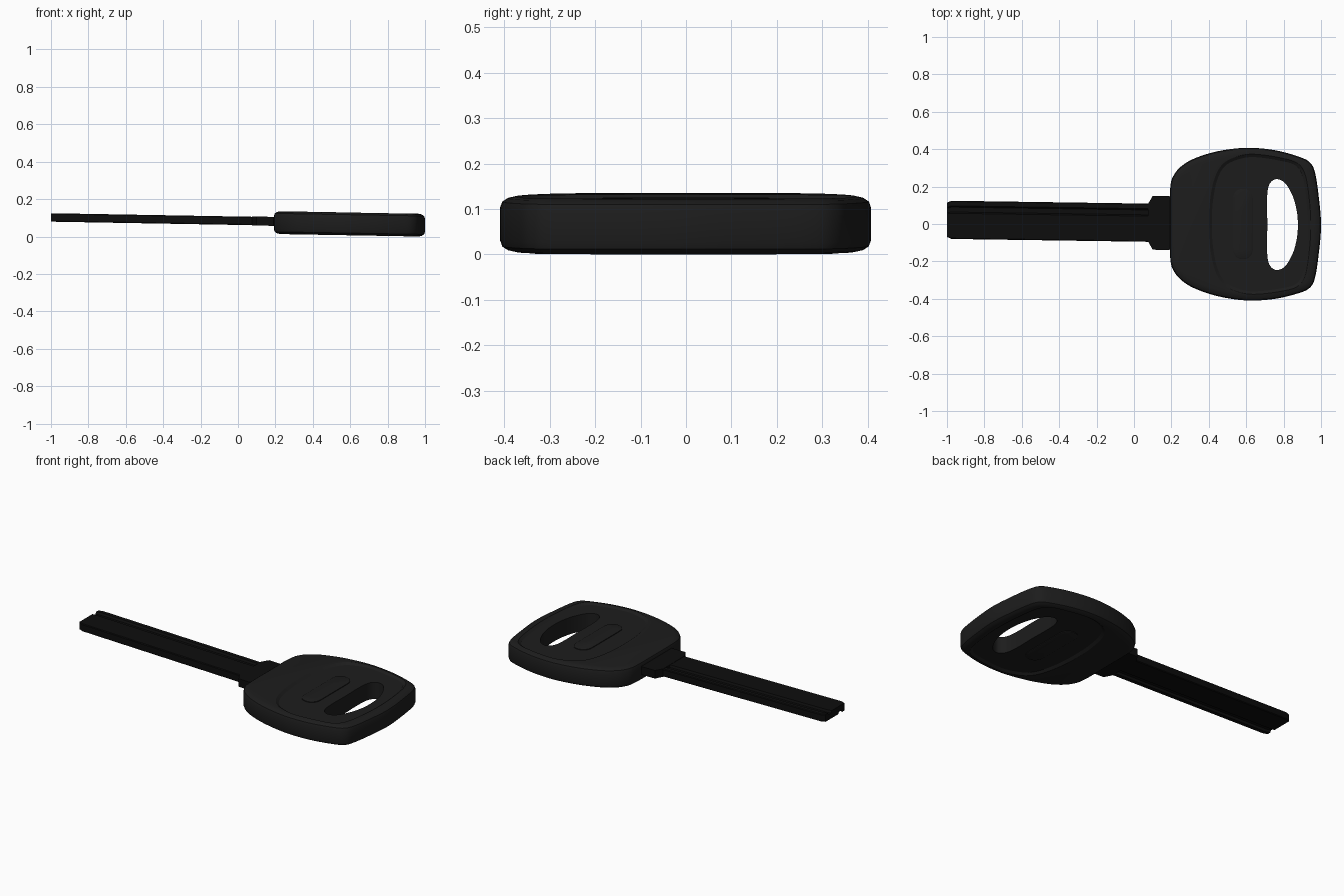
import bpy, bmesh
from mathutils import Vector, Matrix

if "Cube" in bpy.data.objects:
    bpy.data.objects.remove(bpy.data.objects["Cube"])

# The whole key lies slightly skewed: down towards +x and a touch sideways
SKEW = Matrix(((1, 0, 0, 0), (-0.0145, 1, 0, 0.008), (-0.0175, 0, 1, 0.078), (0, 0, 0, 1)))
H = 0.061          # half thickness of the bow


def mirrored(half):
    """Close a half outline (y >= 0, from left to right) over the x axis."""
    return half + [(x, -y) for x, y in reversed(half) if y > 0]


def smooth(points, steps=6):
    """Closed Catmull-Rom curve through the points."""
    p = [Vector(q) for q in points]
    n, out = len(p), []
    for i in range(n):
        a, b, c, d = p[i - 1], p[i], p[(i + 1) % n], p[(i + 2) % n]
        for k in range(steps):
            t = k / steps
            out.append(0.5 * (2 * b + (c - a) * t + (2 * a - 5 * b + 4 * c - d) * t ** 2
                              + (3 * b - a - 3 * c + d) * t ** 3))
    return out


def inset(outline, d):
    """Move a clockwise outline inwards by d."""
    n, out = len(outline), []
    for i, p in enumerate(outline):
        t = (outline[(i + 1) % n] - outline[i - 1]).normalized()
        out.append(p + Vector((t.y, -t.x)) * d)
    return out


def skin(name, rings, color):
    """Solid from a stack of equal-sized point rings, capped at both ends."""
    bm = bmesh.new()
    loops = [[bm.verts.new(p) for p in ring] for ring in rings]
    for a, b in zip(loops, loops[1:]):
        for i in range(len(a)):
            j = (i + 1) % len(a)
            bm.faces.new((a[i], a[j], b[j], b[i]))
    bm.faces.new(loops[0])
    bm.faces.new(loops[-1])
    bmesh.ops.recalc_face_normals(bm, faces=bm.faces)
    mesh = bpy.data.meshes.new(name)
    bm.to_mesh(mesh)
    bm.free()
    mesh.transform(SKEW)
    obj = bpy.data.objects.new(name, mesh)
    bpy.context.collection.objects.link(obj)
    mesh.materials.append(color)
    return obj


def slab(name, outline, levels, color):
    """Plate from an outline and (inset, z) levels."""
    return skin(name, [[(p.x, p.y, z) for p in inset(outline, d)] for d, z in levels], color)


def activate(obj):
    bpy.ops.object.select_all(action='DESELECT')
    obj.select_set(True)
    bpy.context.view_layer.objects.active = obj


def cut(obj, cutter):
    cutter.hide_render = True
    activate(obj)
    mod = obj.modifiers.new("cut", 'BOOLEAN')
    mod.operation, mod.solver, mod.object = 'DIFFERENCE', 'EXACT', cutter
    bpy.ops.object.modifier_apply(modifier=mod.name)
    bpy.data.objects.remove(cutter)


def finish(obj):
    activate(obj)
    bpy.ops.object.shade_smooth_by_angle(angle=0.5)


def material(name, v):
    m = bpy.data.materials.new(name)
    m.diffuse_color = (v, v, v, 1)
    m.use_nodes = True
    m.node_tree.nodes["Principled BSDF"].inputs["Base Color"].default_value = m.diffuse_color
    return m


plastic, metal = material("black_plastic", 0.012), material("black_metal", 0.004)

# Bow: pillow-edged plate
bow_line = smooth(mirrored([(0.192, 0), (0.194, 0.19), (0.215, 0.26), (0.26, 0.31), (0.33, 0.35),
                            (0.45, 0.388), (0.6, 0.408), (0.75, 0.398), (0.88, 0.365),
                            (0.94, 0.335), (0.968, 0.28), (0.988, 0.15), (1.0, 0)]))
edge = [(0.035, H), (0.017, H - 0.004), (0.005, H - 0.012), (0, H - 0.026)]
bow = slab("bow", bow_line, [(d, -z) for d, z in edge] + edge[::-1], plastic)

# Shallow sloped recess on both faces
recess_line = smooth(mirrored([(0.40, 0), (0.406, 0.12), (0.43, 0.24), (0.475, 0.32), (0.55, 0.36),
                               (0.64, 0.375), (0.78, 0.358), (0.87, 0.332), (0.915, 0.27),
                               (0.938, 0.13), (0.945, 0)]))
for s in (1, -1):
    cut(bow, slab("recess_cutter", recess_line,
                  [(0.016, s * (H - 0.011)), (0, s * H), (0, s * (H + 0.05))], plastic))

# D-shaped ring hole
hole_line = smooth(mirrored([(0.713, 0), (0.711, 0.11), (0.716, 0.19), (0.735, 0.23), (0.768, 0.243),
                             (0.81, 0.22), (0.85, 0.15), (0.871, 0.07), (0.876, 0)]))
cut(bow, slab("hole_cutter", hole_line, [(0, -0.2), (0, 0.2)], plastic))
finish(bow)

# Raised oblong pads in the recesses
pad_line = smooth(mirrored([(0.528, 0), (0.528, 0.12), (0.533, 0.155), (0.552, 0.18), (0.582, 0.188),
                            (0.612, 0.18), (0.631, 0.155), (0.636, 0.12), (0.636, 0)]))
for s, side in ((1, "top"), (-1, "bottom")):
    pad = slab("pad_" + side, pad_line, [(0, s * (H - 0.02)), (0, s * (H - 0.007)),
                                         (0.006, s * (H - 0.004))], plastic)
    finish(pad)

# Blade: milled cross-section (y, z) swept along x with a chamfered tip
T, Z = 0.0225, 0.0065
half = [(-0.102, -T + 0.004), (-0.102, T - 0.004), (-0.098, T), (0.035, T), (0.042, T - 0.012),
        (0.068, T - 0.012), (0.075, T), (0.098, T)]
section = half + [(-y, -z) for y, z in half[2:]][:6]
section = [(-0.102, -T + 0.004), (-0.102, T - 0.004)] + half[2:] + \
          [(0.102, T - 0.004), (0.102, -T + 0.004)] + [(-y, -z) for y, z in half[2:]]
rings = [[(x, y * k, z + Z) for y, z in section] for x, k in ((-1, 0.9), (-0.975, 1), (0.3, 1))]
finish(skin("blade", rings, metal))

# Shoulder stop between blade and bow
shoulder_line = mirrored([(0.075, 0), (0.075, 0.1), (0.1, 0.144), (0.19, 0.144), (0.2, 0.13),
                          (0.3, 0.13), (0.3, 0)])
finish(skin("shoulder", [[(x, y, z + Z) for x, y in shoulder_line] for z in (-0.024, 0.024)], metal))
